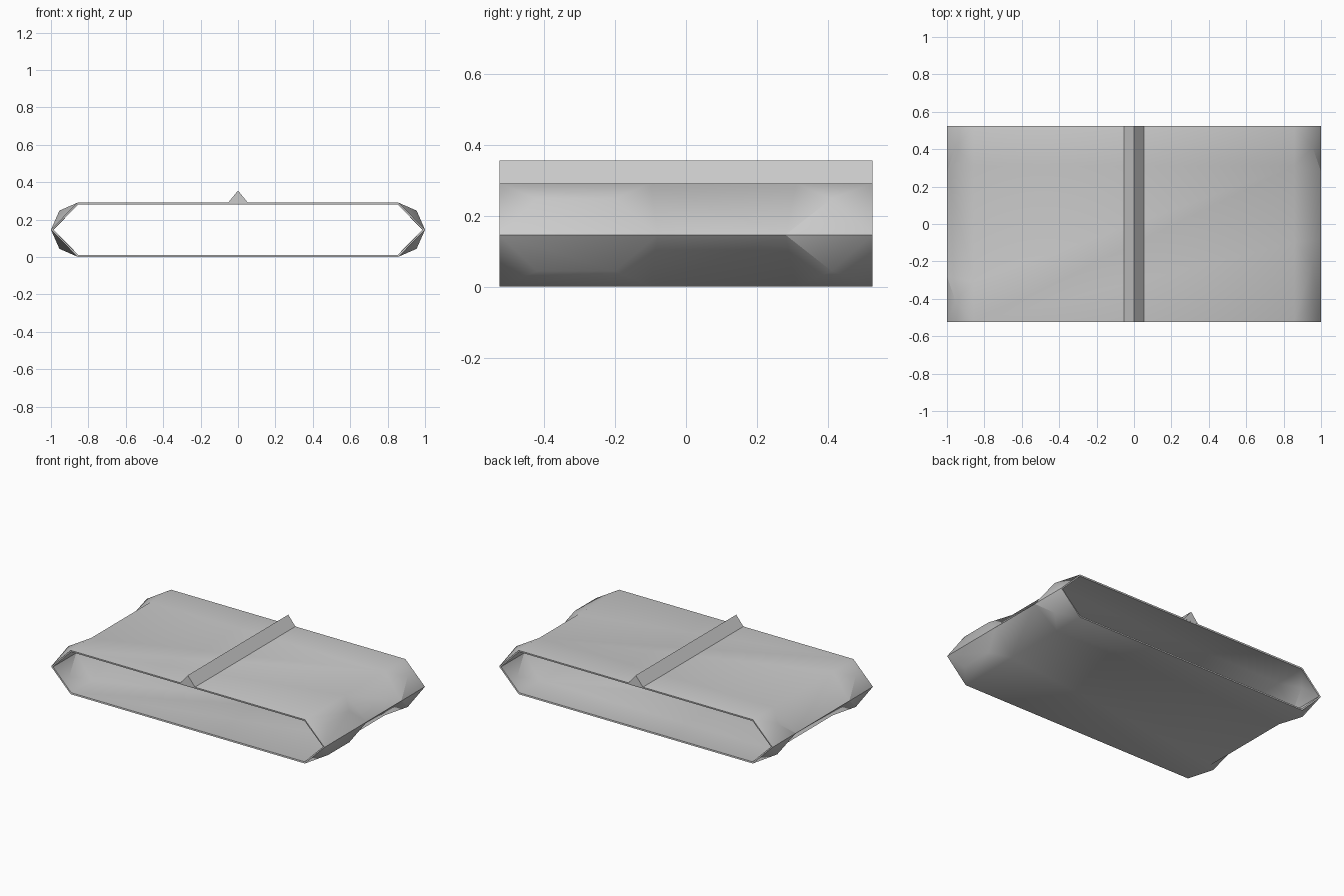
import bpy, bmesh, math

if "Cube" in bpy.data.objects:
    bpy.data.objects.remove(bpy.data.objects["Cube"], do_unlink=True)

grey = bpy.data.materials.new("plain grey")
grey.use_nodes = True
colour = (0.6, 0.6, 0.6, 1)
grey.diffuse_color = colour
grey.node_tree.nodes["Principled BSDF"].inputs["Base Color"].default_value = colour

HALF = 0.525                 # half depth
MID, TALL = 0.146, 0.145     # height of the side ridge, half height of the slab
FLAT_X, BULGE_X, BULGE_Z = 0.857, 0.955, 0.102


def finish(name, bm):
    mesh = bpy.data.meshes.new(name)
    bm.to_mesh(mesh)
    bm.free()
    mesh.materials.append(grey)
    ob = bpy.data.objects.new(name, mesh)
    bpy.context.collection.objects.link(ob)
    bpy.ops.object.select_all(action='DESELECT')
    ob.select_set(True)
    bpy.context.view_layer.objects.active = ob
    return ob


bm = bmesh.new()
cache = {}


def vert(x, y, z):
    key = (round(x, 4), round(y, 4), round(z, 4))
    if key not in cache:
        cache[key] = bm.verts.new(key)
    return cache[key]


def face(*verts):
    bm.faces.new(list(dict.fromkeys(verts)))


# Each bulge: crest start and end, then the flat edge and ridge ends on its inner side
short = (0.41, 0.41, 0.31, 0.28)
long = (0.42, 0.20, 0.10, 0.08)
sides = {1: (long, short), -1: (short, short)}

# Sloped sides, each with a front and a back bulge above and below the ridge
for half in (1, -1):
    borders = []
    for side, bulges in sides.items():
        inner, border = [], []
        for end, (outer_y, crest_y, flat_y, ridge_y) in zip((-1, 1), bulges):
            def edge(y):
                return vert(side * FLAT_X, end * y, MID + half * TALL)

            def ridge(y):
                return vert(side, end * y, MID)

            def crest(y):
                return vert(side * BULGE_X, end * y, MID + half * BULGE_Z)

            face(edge(HALF), ridge(HALF), crest(outer_y))
            face(edge(HALF), crest(outer_y), crest(crest_y), edge(flat_y))
            face(ridge(HALF), ridge(ridge_y), crest(crest_y), crest(outer_y))
            face(edge(flat_y), crest(crest_y), ridge(ridge_y))
            inner.append((edge(flat_y), ridge(ridge_y)))
            border += [edge(HALF), edge(flat_y)][::-end]
        (e0, r0), (e1, r1) = inner
        face(e0, r0, r1, e1)
        border.sort(key=lambda v: v.co.y)
        borders.append(border)
    # Flat roof and floor
    face(*borders[0], *reversed(borders[1]))

bmesh.ops.recalc_face_normals(bm, faces=bm.faces)
bm.normal_update()
roof = max(bm.faces, key=lambda f: f.calc_center_median().z)
if roof.normal.z < 0:
    bmesh.ops.reverse_faces(bm, faces=bm.faces)

# Thin walled shell, open at front and back
shell = finish("hollow_shell", bm)
wall = shell.modifiers.new("wall", 'SOLIDIFY')
wall.thickness = 0.01
wall.offset = -1
wall.use_even_offset = True
bpy.ops.object.modifier_apply(modifier=wall.name)
bpy.ops.object.shade_smooth_by_angle(angle=math.radians(30))

# Triangular ridge across the roof
bm = bmesh.new()
profile = [(-0.055, 0.288), (0.055, 0.288), (0, 0.355)]
front = bm.faces.new([bm.verts.new((x, -HALF, z)) for x, z in profile])
moved = bmesh.ops.extrude_face_region(bm, geom=[front], use_keep_orig=True)["geom"]
bmesh.ops.translate(bm, vec=(0, 2 * HALF, 0),
                    verts=[g for g in moved if isinstance(g, bmesh.types.BMVert)])
bmesh.ops.recalc_face_normals(bm, faces=bm.faces)
finish("roof_ridge", bm)
